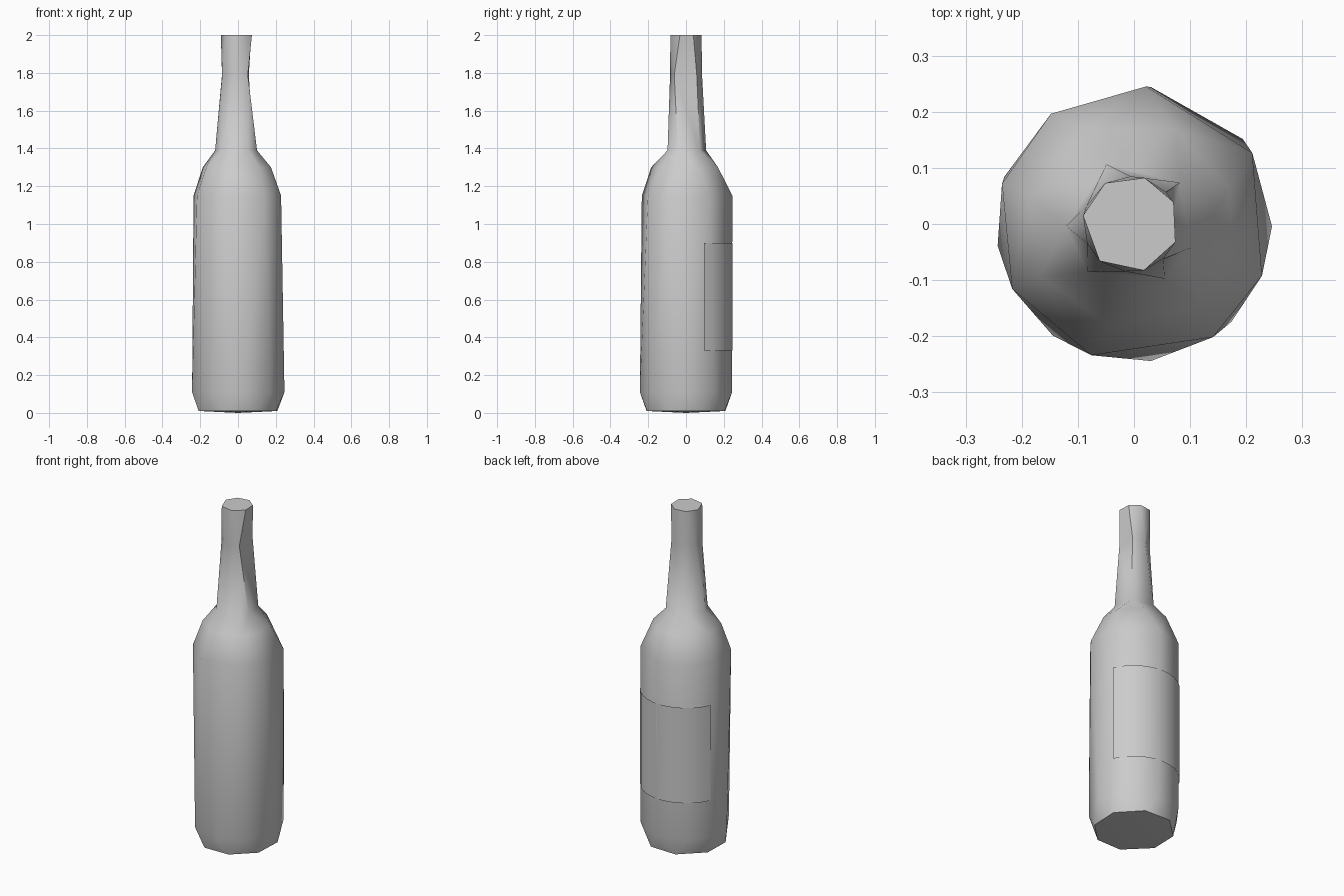
import bpy, bmesh, math

if "Cube" in bpy.data.objects:
    bpy.data.objects.remove(bpy.data.objects["Cube"])

def finish(name, bm, angle):
    mesh = bpy.data.meshes.new(name)
    bm.to_mesh(mesh)
    bm.free()
    ob = bpy.data.objects.new(name, mesh)
    bpy.context.collection.objects.link(ob)
    bpy.ops.object.select_all(action='DESELECT')
    ob.select_set(True)
    bpy.context.view_layer.objects.active = ob
    bpy.ops.object.shade_smooth_by_angle(angle=math.radians(angle))
    return ob

def zip_rings(bm, low, high):
    # Triangulated strip between rings with different side counts
    i = j = 0
    n, m = len(low), len(high)
    def ang(ring, k):
        return ring[k % len(ring)][0] + 360 * (k // len(ring))
    while i < n or j < m:
        a, b = low[i % n][1], high[j % m][1]
        if j >= m or (i < n and ang(low, i + 1) <= ang(high, j + 1)):
            i += 1
            bm.faces.new((a, low[i % n][1], b))
        else:
            j += 1
            bm.faces.new((a, high[j % m][1], b))

# Bottle rings: height, radius, corner angles in degrees
rings = [
    (0.01, 0.222, (20, 66, 110, 157, 200, 250, 292, 335)),
    (0.11, 0.246, (-1, 38, 83, 127, 160, 189, 234, 277, 315)),
    (1.15, 0.246, (31, 85, 127, 163, 208, 252, 305, 338)),
    (1.30, 0.187, (20, 65, 115, 165, 210, 260, 310, 345)),
    (1.39, 0.115, (40, 112, 182, 228, 302, 338)),
    (1.79, 0.085, (42, 90, 158, 204, 263, 313)),
    (2.00, 0.086, (27, 73, 122, 170, 230, 286, 338)),
]
bm = bmesh.new()
loops = []
for z, r, angles in rings:
    loops.append([(a, bm.verts.new((r * math.cos(math.radians(a)) - (0.006 if z > 1.2 else 0),
                                    r * math.sin(math.radians(a)), z))) for a in angles])
for low, high in zip(loops, loops[1:]):
    zip_rings(bm, low, high)

# Slightly bulging base and flat mouth
base = bm.verts.new((0, 0, 0))
for k, (_, v) in enumerate(loops[0]):
    bm.faces.new((loops[0][(k + 1) % len(loops[0])][1], v, base))
bm.faces.new([v for _, v in loops[-1]])
bmesh.ops.recalc_face_normals(bm, faces=bm.faces)
finish("bottle", bm, 45)

# Curved label around the back
bm = bmesh.new()
cols = []
for k in range(13):
    a = math.radians(23 + 134 * k / 12)
    cols.append([bm.verts.new((0.249 * math.cos(a), 0.246 * math.sin(a), z)) for z in (0.33, 0.9)])
for p, q in zip(cols, cols[1:]):
    bm.faces.new((p[0], q[0], q[1], p[1])).normal_update()
for f in bm.faces:
    if f.normal.dot(f.calc_center_median().xy.to_3d()) < 0:
        f.normal_flip()
finish("back_label", bm, 45)
